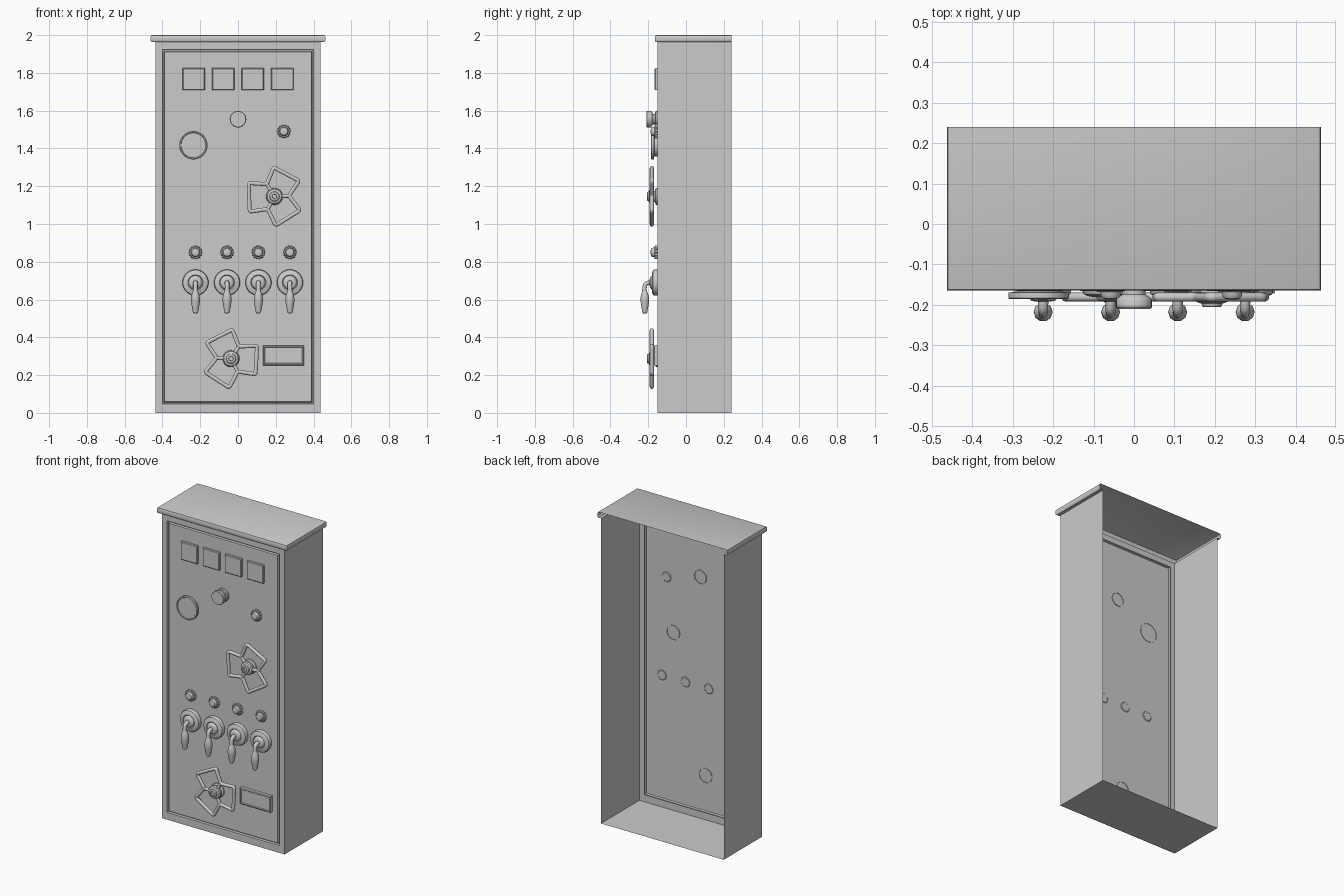
import bpy, bmesh
from math import sin, cos, pi, radians
from mathutils import Vector

if "Cube" in bpy.data.objects:
    bpy.data.objects.remove(bpy.data.objects["Cube"])

FRONT = -0.15          # y of the cabinet's front sheet
BACK = 0.24


def finish(obj, angle=35):
    bpy.context.collection.objects.link(obj)
    bpy.ops.object.select_all(action='DESELECT')
    obj.select_set(True)
    bpy.context.view_layer.objects.active = obj
    bpy.ops.object.shade_smooth_by_angle(angle=radians(angle))
    return obj


def loft(name, loops, closed=True, cap_start=False, cap_end=True, drop=None):
    """Bridge successive point loops; optionally cap the ends."""
    bm = bmesh.new()
    rings = [[bm.verts.new(p) for p in loop] for loop in loops]
    n = len(rings[0])
    for a, b in zip(rings, rings[1:]):
        for i in range(n if closed else n - 1):
            j = (i + 1) % n
            bm.faces.new((a[i], a[j], b[j], b[i]))
    if cap_start:
        bm.faces.new(rings[0][::-1])
    if cap_end:
        bm.faces.new(rings[-1])
    bmesh.ops.recalc_face_normals(bm, faces=bm.faces)
    if drop:
        bmesh.ops.delete(bm, geom=[f for f in bm.faces if drop(f)], context='FACES')
    me = bpy.data.meshes.new(name)
    bm.to_mesh(me)
    bm.free()
    return finish(bpy.data.objects.new(name, me))


def lathe(name, x, z, profile, segs=32, knurl=0):
    """Turned part pointing forward; profile = (radius, distance out of the panel).
    The first `knurl` rings get a toothed edge."""
    loops = []
    for k, (r, d) in enumerate(profile):
        loop = []
        for i in range(segs):
            a = 2 * pi * i / segs
            rr = r * (0.86 if k < knurl and i % 2 else 1)
            loop.append((x + rr * cos(a), FRONT - d, z + rr * sin(a)))
        loops.append(loop)
    return loft(name, loops)


def plate(name, x, z, w, h, steps):
    """Rectangular part; steps = (inset, distance out of the panel)."""
    loops = [[(x + sx * (w / 2 - i), FRONT - d, z + sz * (h / 2 - i))
              for sx, sz in ((-1, -1), (1, -1), (1, 1), (-1, 1))] for i, d in steps]
    return loft(name, loops)


def tube(name, pts, radii, cyclic=False):
    """Round bar along a smooth path with a radius per point."""
    cu = bpy.data.curves.new(name, 'CURVE')
    cu.dimensions = '3D'
    cu.bevel_depth = 1
    cu.bevel_resolution = 3
    cu.use_fill_caps = True
    sp = cu.splines.new('NURBS')
    sp.points.add(len(pts) - 1)
    for p, co, r in zip(sp.points, pts, radii):
        p.co = (*co, 1)
        p.radius = r
    sp.use_cyclic_u = cyclic
    sp.use_endpoint_u = not cyclic
    sp.order_u = 3
    sp.resolution_u = 4
    tmp = bpy.data.objects.new(name + "_path", cu)
    bpy.context.collection.objects.link(tmp)
    me = bpy.data.meshes.new_from_object(tmp.evaluated_get(bpy.context.evaluated_depsgraph_get()))
    bpy.data.objects.remove(tmp)
    return finish(bpy.data.objects.new(name, me), 50)


# Open-backed casing: side walls, floor and overhanging rolled lid
levels = [(0.437, 0.15, 0), (0.437, 0.15, 1.963), (0.456, 0.159, 1.963), (0.461, 0.163, 1.967),
          (0.463, 0.165, 1.973), (0.463, 0.165, 1.989), (0.460, 0.162, 1.997), (0.453, 0.156, 2.0)]
loft("casing", [[(w, BACK, z), (w, -f, z), (-w, -f, z), (-w, BACK, z)] for w, f, z in levels],
     closed=False, cap_start=True,
     drop=lambda f: abs(f.normal.y) > 0.9 and f.calc_area() > 1)

# Front sheet with the pressed groove around the door
door = [(0.437, 0, 1.963, 0), (0.400, 0.047, 1.923, 0), (0.397, 0.050, 1.920, 0.012),
        (0.391, 0.056, 1.914, 0.012), (0.388, 0.059, 1.911, 0)]
loft("door_panel", [[(-x, FRONT + d, a), (x, FRONT + d, a), (x, FRONT + d, b), (-x, FRONT + d, b)]
                    for x, a, b, d in door])

# Square meters and the name plate
for i in range(4):
    plate(f"square_meter_{i + 1}", -0.234 + 0.1563 * i, 1.767, 0.118, 0.116,
          [(0, 0), (0, 0.012), (0.004, 0.016)])
plate("blank_plate", 0.241, 0.304, 0.217, 0.104,
      [(0, 0), (0, 0.018), (0.004, 0.022), (0.008, 0.022), (0.011, 0.018)])

# Round gauge
lathe("round_gauge", -0.236, 1.417,
      [(0.060, -0.003), (0.060, 0.018), (0.075, 0.020), (0.075, 0.033), (0.072, 0.036),
       (0.067, 0.036), (0.065, 0.032)], 40)

# Mushroom push button
lathe("push_button", 0, 1.555,
      [(0.042, -0.004), (0.042, 0.010), (0.038, 0.014), (0.028, 0.015), (0.028, 0.024),
       (0.042, 0.034), (0.044, 0.038), (0.044, 0.056), (0.041, 0.060)])

# Indicator lamps with toothed collars
columns = [-0.225, -0.058, 0.108, 0.275]
for i, (x, z) in enumerate([(0.243, 1.49)] + [(x, 0.85) for x in columns]):
    lathe(f"indicator_lamp_{i + 1}", x, z,
          [(0.030, -0.003), (0.037, 0.002), (0.037, 0.014), (0.033, 0.018), (0.025, 0.018),
           (0.024, 0.028), (0.020, 0.034), (0.010, 0.037)], 28, knurl=4)

# Lever switches: domed base and a bent arm swelling into a grip
arm = [(0.02, 0, 0.013), (0.045, 0, 0.013), (0.066, -0.006, 0.012), (0.070, -0.030, 0.012),
       (0.070, -0.046, 0.013), (0.069, -0.058, 0.019), (0.068, -0.085, 0.0245),
       (0.068, -0.115, 0.022), (0.068, -0.150, 0.015), (0.068, -0.160, 0.014), (0.068, -0.163, 0.008)]
for i, x in enumerate(columns):
    lathe(f"lever_base_{i + 1}", x, 0.69,
          [(0.069, 0), (0.069, 0.018), (0.066, 0.024), (0.058, 0.028), (0.041, 0.031),
           (0.037, 0.027), (0.035, 0.034), (0.029, 0.040), (0.018, 0.042)], 36)
    tube(f"lever_handle_{i + 1}", [(x, FRONT - d, 0.69 + dz) for d, dz, r in arm], [a[2] for a in arm])


# Three-lobed handwheels: bent rim, short spokes and turned hub
def handwheel(name, x, z, turn):
    def at(r, t, angle):
        c, s = cos(radians(angle)), sin(radians(angle))
        return Vector((x + r * c - t * s, FRONT - 0.031, z + r * s + t * c))
    corners = []
    for k in range(3):
        a = turn + 120 * k
        corners += [at(0.134, -0.076, a), at(0.134, 0.076, a), at(0.076, 0, a + 60)]
        tube(f"{name}_spoke_{k + 1}", [at(0.02, 0, a + 60), at(0.05, 0, a + 60), at(0.078, 0, a + 60)],
             [0.010] * 3)
    rim = []
    for i, p in enumerate(corners):
        for q in (corners[i - 1], None, corners[(i + 1) % 9]):
            rim.append(p if q is None else p + (q - p).normalized() * 0.025)
    tube(name + "_rim", rim, [0.011] * len(rim), True)
    lathe(name + "_hub", x, z,
          [(0.045, -0.004), (0.045, 0.008), (0.040, 0.012), (0.030, 0.014), (0.030, 0.020),
           (0.042, 0.024), (0.043, 0.036), (0.038, 0.043), (0.026, 0.047), (0.024, 0.054),
           (0.020, 0.056), (0.013, 0.056), (0.011, 0.049)])


handwheel("upper_wheel", 0.193, 1.146, 182)
handwheel("lower_wheel", -0.037, 0.287, -3)
